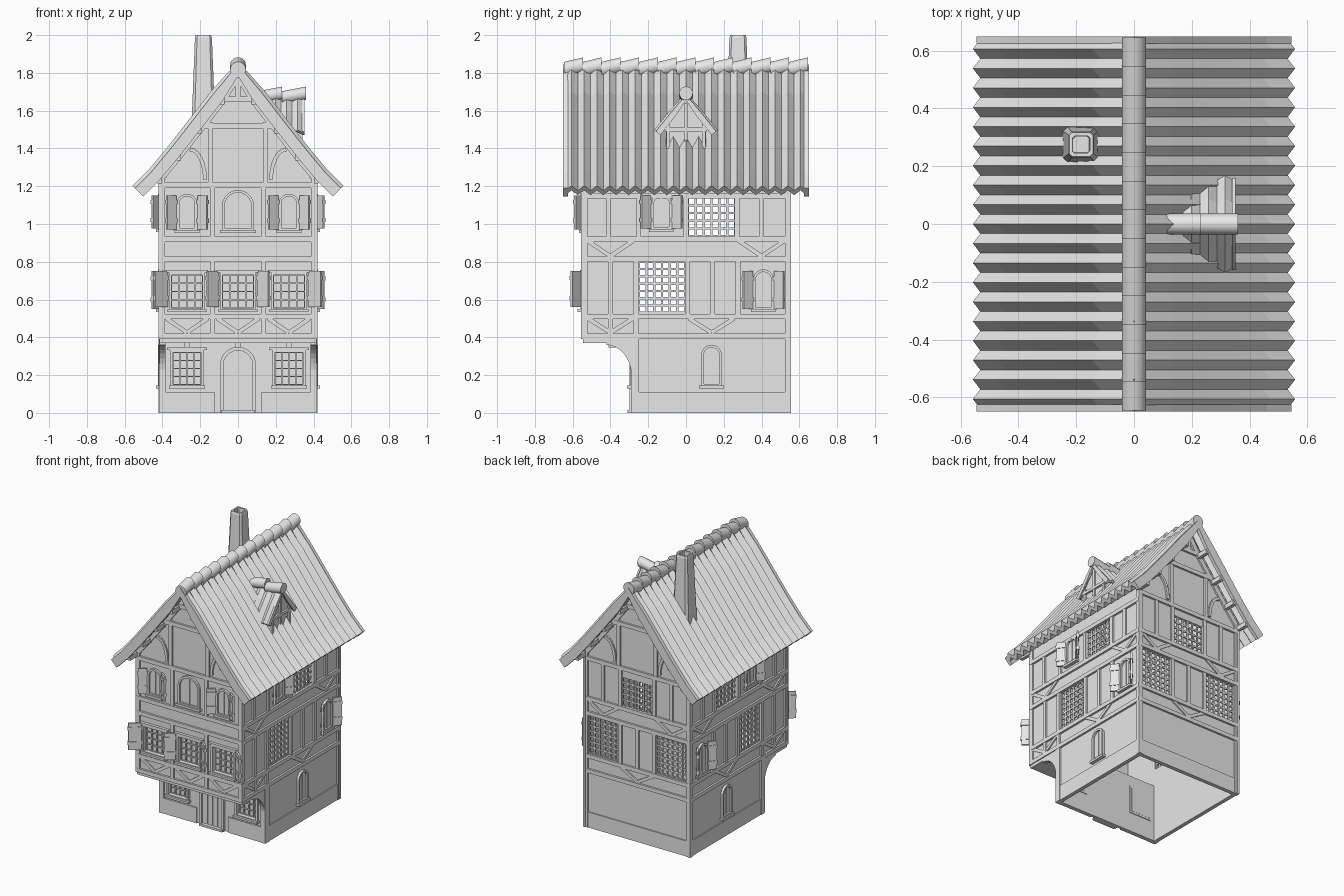
import bpy, bmesh, math
from mathutils import Vector

cube = bpy.data.objects.get("Cube")
if cube:
    bpy.data.objects.remove(cube)

grey = bpy.data.materials.new("plain grey")
grey.use_nodes = True
grey.diffuse_color = (.8, .8, .8, 1)
grey.node_tree.nodes["Principled BSDF"].inputs["Base Color"].default_value = (.8, .8, .8, 1)

# Facade frames: across, up, outward -> world
def front(u, z, d): return Vector((u, -.542 - d, z))
def porch(u, z, d): return Vector((u, -.28 - d, z))
def back(u, z, d): return Vector((u, .542 + d, z))
def right(u, z, d): return Vector((-.408 - d, u, z))
def left(u, z, d): return Vector((.408 + d, u, z))
def along_y(u, z, d): return Vector((u, d, z))
def along_x(u, z, d): return Vector((d, u, z))

meshes = {}

def part(name):
    if name not in meshes:
        meshes[name] = bmesh.new()
    return meshes[name]

def loft(name, loops, closed=False):
    bm = part(name)
    rows = [[bm.verts.new(p) for p in loop] for loop in loops]
    n = len(rows[0])
    pairs = list(zip(rows, rows[1:])) + ([(rows[-1], rows[0])] if closed else [])
    for a, b in pairs:
        for i in range(n):
            j = (i + 1) % n
            bm.faces.new((a[i], a[j], b[j], b[i]))
    if not closed:
        bm.faces.new(rows[0])
        bm.faces.new(rows[-1])

def prism(name, F, pts, d0, d1):
    loft(name, [[F(u, z, d) for u, z in pts] for d in (d0, d1)])

def box(name, F, u0, u1, z0, z1, d0, d1):
    prism(name, F, [(u0, z0), (u1, z0), (u1, z1), (u0, z1)], d0, d1)

def ring(name, F, outer, inner, d0, d1):
    loft(name, [[F(u, z, d) for u, z in pts] for pts, d in
                ((outer, d0), (outer, d1), (inner, d1), (inner, d0))], closed=True)

def strut(F, a, b, w=.026, d=.012, name="timbers"):
    a, b = Vector(a), Vector(b)
    t = (b - a).normalized() * w / 2
    s = Vector((-t.y, t.x))
    prism(name, F, [a - s, b - s, b + s, a + s], -.004, d)

def post(F, u, z0, z1, w=.026):
    strut(F, (u, z0), (u, z1), w)

def rail(F, z, u0, u1, w=.028):
    strut(F, (u0, z), (u1, z), w, .014)

def vee(F, c, z0, z1, half):
    for s in (-1, 1):
        strut(F, (c, z0), (c + s * half, z1), .022, .009)

def wall(F, u0, u1, z0, z1, holes):
    us = sorted({u0, u1, *(min(max(v, u0), u1) for h in holes for v in h[:2])})
    zs = sorted({z0, z1, *(min(max(v, z0), z1) for h in holes for v in h[2:])})
    for a, b in zip(us, us[1:]):
        for c, e in zip(zs, zs[1:]):
            u, z = (a + b) / 2, (c + e) / 2
            if not any(h[0] < u < h[1] and h[2] < z < h[3] for h in holes):
                bm = part("walls")
                bm.faces.new([bm.verts.new(F(p, q, -.01)) for p, q in
                              ((a, c), (b, c), (b, e), (a, e))])

def lattice(F, u0, u1, z0, z1, nu, nz, w=.012, d=-.004, name="lattices"):
    for i in range(nu + 1):
        u = u0 + (u1 - u0) * i / nu
        box(name, F, u - w / 2, u + w / 2, z0, z1, d - .01, d)
    for i in range(nz + 1):
        z = z0 + (z1 - z0) * i / nz
        box(name, F, u0, u1, z - w / 2, z + w / 2, d - .009, d - .001)

def arch(c, z0, z1, hw):
    arc = [math.pi * i / 10 for i in range(11)]
    return [(c - hw, z0), (c + hw, z0)] + [
        (c + hw * math.cos(t), z1 - hw + hw * math.sin(t)) for t in arc]

def shutter(F, u, z0, z1, w, angle):
    run, out = w * math.cos(angle), abs(w) * abs(math.sin(angle))
    n = Vector((-out, run)).normalized() * .006
    def leaf(a, b, k, low, high):
        p, q = Vector((u + run * a, .01 + out * a)), Vector((u + run * b, .01 + out * b))
        loft("shutters", [[F(v.x, z, v.y) for v in (p - n * k, q - n * k, q + n * k, p + n * k)]
                          for z in (low, high)])
    leaf(0, 1, 1, z0, z1)
    for f in (.2, .75):
        z = z0 + (z1 - z0) * f
        leaf(-.05, 1.05, 1.7, z, z + .022)

def arched(F, c, z0, z1, hw, leaf=0):
    t = .014
    prism("panes", F, arch(c, z0 + t, z1 - t, hw - t), -.002, .003)
    ring("window_frames", F, arch(c, z0, z1, hw), arch(c, z0 + t, z1 - t, hw - t), -.002, .016)
    box("window_frames", F, c - .004, c + .004, z0, z1 - t, 0, .008)
    box("window_frames", F, c - hw - .01, c + hw + .01, z0 - .012, z0 + .004, 0, .025)
    for s in (-1, 1):
        if leaf:
            shutter(F, c + s * (hw + .004), z0 + .005, z1 - .01, s * leaf, .65)

def square(F, c, z0, z1, hw):
    ring("window_frames", F, *[[(c - h, a), (c + h, a), (c + h, b), (c - h, b)] for h, a, b in
         ((hw + .014, z0 - .014, z1 + .014), (hw, z0, z1))], -.025, .016)
    box("panes", F, c - hw, c + hw, z0, z1, -.026, -.022)
    lattice(F, c - hw, c + hw, z0, z1, 4, 4, .007, -.012, "window_bars")
    box("window_frames", F, c - hw - .02, c + hw + .02, z0 - .02, z0 - .006, 0, .032)
    box("window_frames", F, c - hw - .03, c + hw + .03, z1 + .014, z1 + .026, 0, .02)

# Side facades, alike on both sides
for F in (left, right):
    low, high = (-.25, -.005, .53, .8), (.01, .26, .935, 1.14)
    wall(F, -.542, .542, 0, 1.26, [low, high, (-1, -.28, 0, .4)])
    lattice(F, *low, 6, 7)
    lattice(F, *high, 6, 5)
    arched(F, .135, .14, .36, .055)
    arched(F, .41, .545, .76, .055, .06)
    arched(F, -.13, .97, 1.16, .055, .06)
    box("plinth", F, -.28, .55, 0, .11, 0, .008)
    for z in (.405, .51, .815, .92, 1.15):
        rail(F, z, -.55, .55)
    for u in (-.538, .54):
        post(F, u, .4, 1.26, .034)
    for u in (-.265, .54):
        post(F, u, 0, .4, .034)
    for u in (-.4, -.265, .008, .14, .275):
        post(F, u, .51, .815)
    for u in (-.41, -.25, 0, .27, .4):
        post(F, u, .92, 1.15)
    for u in (-.4, -.265):
        post(F, u, .405, .51)
    vee(F, .135, .425, .5, .12)
    vee(F, -.4, .425, .5, .12)
    for u in (-.4, .4):
        vee(F, u, .83, .91, .12)

# Back facade
holes = [(-.385, -.145, .53, .8), (.145, .385, .53, .8), (-.125, .125, .935, 1.14)]
wall(back, -.408, .408, 0, 1.2, holes)
for h in holes:
    lattice(back, *h, 6, 7 if h[2] < .6 else 5)
for u in (-.135, 0, .135):
    post(back, u, .51, .815)
for u in (-.27, -.135, .135, .27):
    post(back, u, .92, 1.2)
vee(back, 0, .425, .5, .13)
box("plinth", back, -.415, .415, 0, .11, 0, .008)
for s in (-1, 1):
    vee(back, s * .27, .83, .91, .12)
    post(back, s * .404, 0, .4, .034)

# Front upper facade
wins = (-.27, 0, .27)
wall(front, -.408, .408, .4, 1.2, [(c - .082, c + .082, .555, .73) for c in wins])
for c in wins:
    square(front, c, .555, .73, .082)
    vee(front, c, .425, .5, .11)
    arched(front, c, .965, 1.18 if c == 0 else 1.16, .085 if c == 0 else .055, 0 if c == 0 else .06)
for s in (-1, 1):
    post(front, s * .135, .4, .82)
    shutter(front, s * .105, .56, .75, s * .075, .7)
    shutter(front, s * .375, .56, .75, s * .085, .7)
    post(front, s * .135, .92, 1.2)
for F in (front, back):
    for z in (.405, .51, .815, .92, 1.205):
        rail(F, z, -.42, .42)
    for s in (-1, 1):
        post(F, s * .404, .4, 1.24, .034)

# Recessed ground floor front with door, overhang and brackets
wall(porch, -.408, .408, 0, .4, [(c - .075, c + .075, .15, .32) for c in (-.27, .27)])
for c in (-.27, .27):
    square(porch, c, .15, .32, .075)
    box("plinth", porch, c - .145, c + .145, 0, .11, 0, .01)
ring("door_frame", porch, arch(0, 0, .35, .095), arch(0, 0, .33, .078), -.005, .02)
prism("door", porch, arch(0, 0, .33, .078), -.004, .006)
for u in (-.04, 0, .04):
    box("door", porch, u - .002, u + .002, .02, .3, 0, .009)
box("doorstep", porch, -.09, .09, 0, .015, 0, .03)
box("overhang_floor", porch, -.415, .415, .37, .41, -.02, .265)
for c in wins:
    box("joist_ends", porch, c - .012, c + .012, .345, .385, 0, .13)
quarter = [math.pi / 2 * i / 8 for i in range(9)]
for s in (-1, 1):
    post(porch, s * .4, 0, .4, .034)
    pts = [(-.27, .38), (-.27, .2)] + [(-.42 + .13 * math.cos(t), .2 + .16 * math.sin(t))
                                     for t in quarter] + [(-.42, .38)]
    prism("brackets", along_x, pts, s * .415, s * .385)

# Roofs: folded section lofted with a zigzag
def section(prof, off):
    full = [Vector((-u, z)) for u, z in prof[:0:-1]] + [Vector(p) for p in prof]
    out = []
    for i, p in enumerate(full):
        t = (full[min(i + 1, len(full) - 1)] - full[max(i - 1, 0)]).normalized()
        out.append(p + Vector((-t.y, t.x)) * off)
    return out

def roof(name, F, prof, t0, t1, steps, amp, thick):
    loops = []
    for i in range(steps + 1):
        off = amp * (1 if i % 2 else -1)
        pts = section(prof, off) + section(prof, off - thick)[::-1]
        loops.append([F(p.x, p.y, t0 + (t1 - t0) * i / steps) for p in pts])
    loft(name, loops)

def tiles(F, t0, t1, count, z, r):
    step = (t1 - t0) / count
    ring_angles = [math.tau * i / 14 for i in range(14)]
    for k in range(count):
        loft("ridge_tiles", [[F(r * math.cos(a), z + lift + r * math.sin(a), t0 + step * (k + f))
                              for a in ring_angles] for f, lift in ((0, 0), (1, .024))])

slope = [(0, 1.845), (.13, 1.69), (.25, 1.535), (.36, 1.395), (.46, 1.275), (.545, 1.19)]
roof("main_roof", along_y, slope, -.64, .64, 38, .018, .035)
tiles(along_y, -.645, .645, 13, 1.817, .042)
for s in (-1, 1):
    roof("bargeboards", along_y, slope, s * .625, s * .65, 1, 0, .062)

# Gables with rafters, collar, curved braces and purlins
under = section(slope, -.045)[2:-2]
for F in (front, back):
    prism("gables", F, [(-.408, 1.19)] + [tuple(p) for p in under if abs(p.x) < .4]
          + [(.408, 1.19)], -.02, 0)
    rail(F, 1.52, -.2, .2)
    rail(F, 1.66, -.1, .1)
    post(F, 0, 1.66, 1.78)
    edge = section(slope, -.06)
    for a, b in zip(edge[1:], edge[2:-1]):
        strut(F, a, b, .035)
    for s in (-1, 1):
        post(F, s * .145, 1.21, 1.54)
        arc = [(s * (.255 - .08 * math.cos(t)), 1.235 + .16 * math.sin(t)) for t in quarter]
        for a, b in zip(arc, arc[1:]):
            strut(F, a, b, .02)
        for p in edge[1:5]:
            box("purlins", F, s * abs(p.x) - .012, s * abs(p.x) + .012, p.y - .02, p.y + .012, 0, .095)

# Dormer
prof = [(0, 1.685), (.08, 1.59), (.16, 1.49)]
roof("dormer_roof", along_x, prof, .17, .345, 6, .011, .02)
roof("dormer_roof", along_x, prof, .34, .352, 1, 0, .03)
tiles(along_x, .105, .36, 2, 1.668, .036)
prism("dormer_walls", along_x, [(-.105, 1.36), (.105, 1.36), (.105, 1.54), (0, 1.665), (-.105, 1.54)], .24, .33)
def dormer_face(u, z, d): return Vector((.33 + d, u, z))
rail(dormer_face, 1.5, -.11, .11, .02)
for u in (-.095, 0, .095):
    post(dormer_face, u, 1.4, 1.64 if u == 0 else 1.53, .018)

# Tapered chimney with a sunken flue
def chimney_ring(h, z):
    c = h * .75
    return [Vector((-.183 + x, .275 + y, z)) for x, y in
            ((-h, -c), (-c, -h), (c, -h), (h, -c), (h, c), (c, h), (-c, h), (-h, c))]
loft("chimney", [chimney_ring(h, z) for h, z in
                 ((.066, 1.42), (.06, 1.6), (.045, 1.985), (.041, 2), (.03, 2), (.028, 1.94))])

# Turn every part into an object
for name, bm in meshes.items():
    bmesh.ops.remove_doubles(bm, verts=bm.verts, dist=.00001) if name == "walls" else None
    bmesh.ops.recalc_face_normals(bm, faces=bm.faces)
    mesh = bpy.data.meshes.new(name)
    bm.to_mesh(mesh)
    bm.free()
    mesh.materials.append(grey)
    obj = bpy.data.objects.new(name, mesh)
    bpy.context.collection.objects.link(obj)
    if name == "walls":
        solid = obj.modifiers.new("thickness", "SOLIDIFY")
        solid.thickness, solid.offset = .02, 0
    if name == "ridge_tiles":
        bpy.ops.object.select_all(action="DESELECT")
        obj.select_set(True)
        bpy.context.view_layer.objects.active = obj
        bpy.ops.object.shade_smooth_by_angle(angle=math.radians(40))
